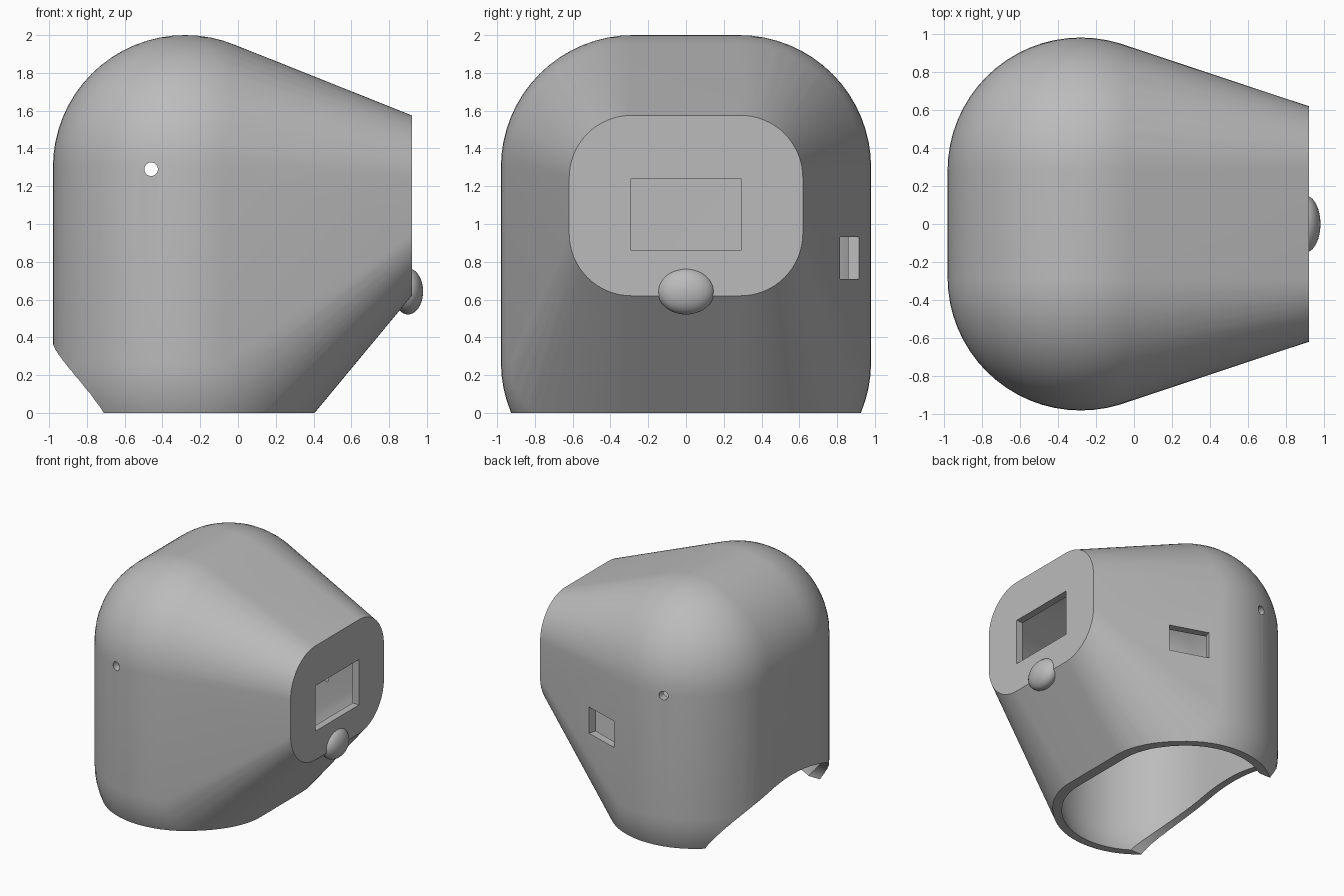
import bpy, bmesh, math
from mathutils import Matrix, Vector

if "Cube" in bpy.data.objects:
    bpy.data.objects.remove(bpy.data.objects["Cube"])

grey = bpy.data.materials.new("plain_grey")
grey.use_nodes = True
GREY = (0.5, 0.5, 0.5, 1)
grey.diffuse_color = GREY
grey.node_tree.nodes["Principled BSDF"].inputs["Base Color"].default_value = GREY

WALL = 0.06


def add_object(name, bm):
    bmesh.ops.recalc_face_normals(bm, faces=bm.faces)
    mesh = bpy.data.meshes.new(name)
    bm.to_mesh(mesh)
    bm.free()
    mesh.materials.append(grey)
    obj = bpy.data.objects.new(name, mesh)
    bpy.context.collection.objects.link(obj)
    return obj


def activate(obj):
    bpy.ops.object.select_all(action="DESELECT")
    obj.select_set(True)
    bpy.context.view_layer.objects.active = obj


def hood_hull(inset):
    """Hull of four balls and a rounded rectangular snout end."""
    bm = bmesh.new()
    for y in (-0.28, 0.28):
        for z in (0.27, 1.3):
            bmesh.ops.create_uvsphere(bm, u_segments=64, v_segments=32,
                                      radius=0.7 - inset,
                                      matrix=Matrix.Translation((-0.28, y, z)))
        for z in (0.95, 1.245):
            turn = Matrix.Rotation(math.pi / 2, 4, "Y")
            bmesh.ops.create_circle(bm, segments=64, radius=0.33 - inset,
                                    matrix=Matrix.Translation((0.92 - inset, y * 1.03, z)) @ turn)
    # Keep only the points, then wrap them
    bmesh.ops.delete(bm, geom=bm.edges[:], context="EDGES_FACES")
    hull = bmesh.ops.convex_hull(bm, input=bm.verts[:])
    loose = {g for g in hull["geom_interior"] + hull["geom_unused"]
             if isinstance(g, bmesh.types.BMVert)}
    bmesh.ops.delete(bm, geom=list(loose), context="VERTS")
    bmesh.ops.dissolve_limit(bm, angle_limit=0.005, verts=bm.verts[:], edges=bm.edges[:])
    return bm


def box_cutter(name, size, place):
    bm = bmesh.new()
    bmesh.ops.create_cube(bm, size=1, matrix=place @ Matrix.Diagonal((*size, 1)))
    return add_object(name, bm)


def rod_cutter(name, radius, depth, place, segments):
    bm = bmesh.new()
    bmesh.ops.create_cone(bm, cap_ends=True, segments=segments, radius1=radius,
                          radius2=radius, depth=depth, matrix=place)
    return add_object(name, bm)


# Outer shell with flat underside
bm = hood_hull(0)
cut = bmesh.ops.bisect_plane(bm, geom=bm.verts[:] + bm.edges[:] + bm.faces[:],
                             plane_co=(0, 0, 0), plane_no=(0, 0, 1), clear_inner=True)
rim = [g for g in cut["geom_cut"] if isinstance(g, bmesh.types.BMEdge)]
bmesh.ops.edgeloop_fill(bm, edges=rim)
shell = add_object("hood_shell", bm)

move = Matrix.Translation
slant = math.atan2(-0.32, 0.95)
cutters = [
    # Hollow inside
    add_object("cavity_cutter", hood_hull(WALL)),
    # Viewing window in the snout
    box_cutter("window_cutter", (0.4, 0.58, 0.38), move((0.92, 0, 1.05))),
    # Small slot in the slanted side wall
    box_cutter("side_slot_cutter", (0.32, 0.3, 0.22),
               move((0.18, 0.87, 0.82)) @ Matrix.Rotation(slant, 4, "Z")),
    # Pivot holes through both sides
    rod_cutter("pivot_cutter", 0.036, 3,
               move((-0.46, 0, 1.29)) @ Matrix.Rotation(math.pi / 2, 4, "X"), 24),
    # Elliptical neck arch at the rear
    rod_cutter("neck_cutter", 1, 0.8,
               move((-0.9, 0, 0)) @ Matrix.Diagonal((1, 0.76, 0.4, 1))
               @ Matrix.Rotation(math.pi / 2, 4, "Y"), 96),
]

for cutter in cutters:
    activate(shell)
    mod = shell.modifiers.new(cutter.name, "BOOLEAN")
    mod.operation = "DIFFERENCE"
    mod.solver = "EXACT"
    mod.object = cutter
    bpy.ops.object.modifier_apply(modifier=mod.name)
    bpy.data.objects.remove(cutter)

# Rounded knob below the window
bm = bmesh.new()
bmesh.ops.create_uvsphere(bm, u_segments=48, v_segments=24, radius=1,
                          matrix=move((0.9, 0, 0.643)) @ Matrix.Diagonal((0.08, 0.15, 0.122, 1)))
knob = add_object("snout_knob", bm)

for obj in (shell, knob):
    activate(obj)
    bpy.ops.object.shade_smooth_by_angle(angle=math.radians(25))
